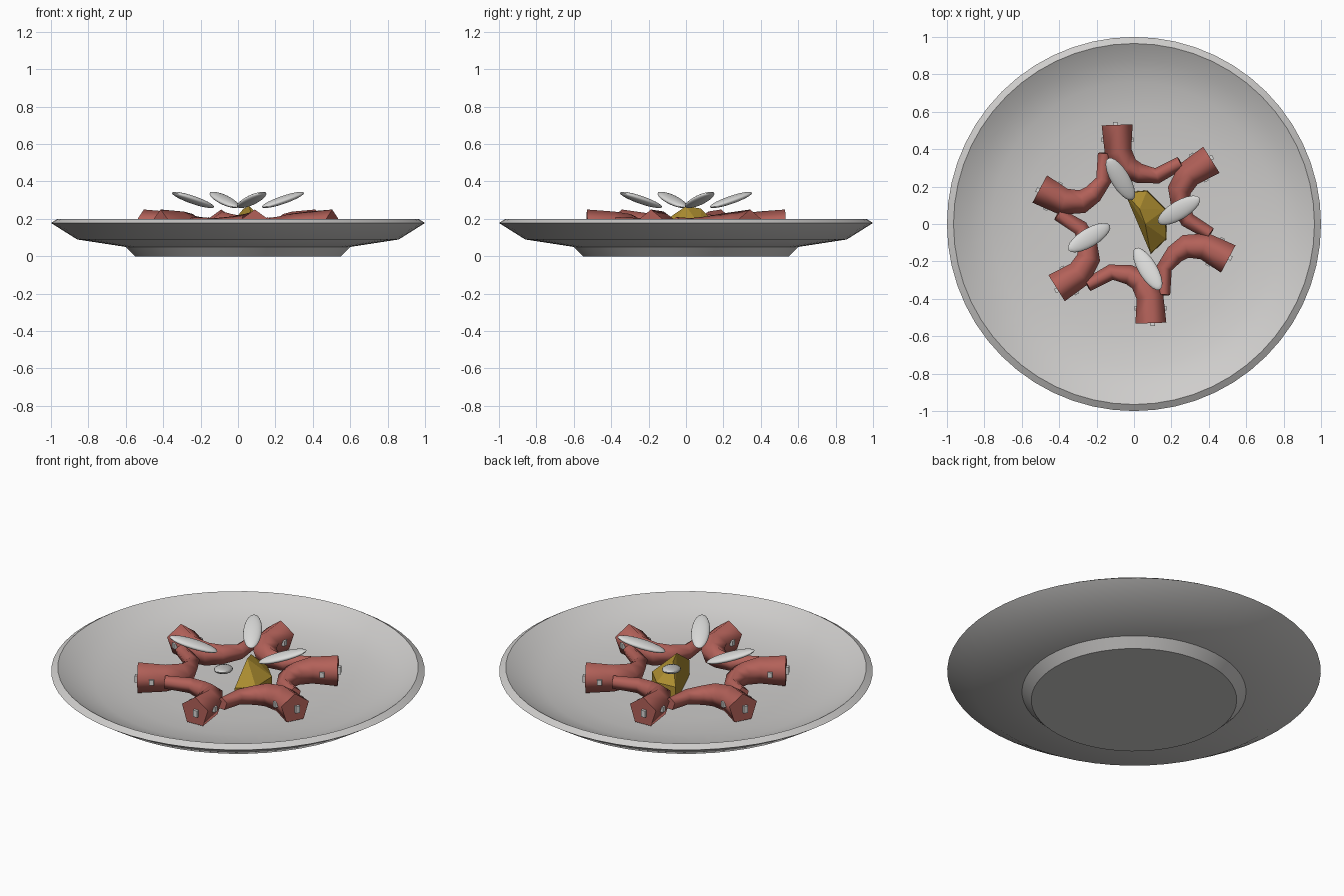
import bpy, bmesh
from math import pi, cos, sin, radians
from mathutils import Vector, Matrix

cube = bpy.data.objects.get("Cube")
if cube:
    bpy.data.objects.remove(cube, do_unlink=True)


def material(name, rgb):
    m = bpy.data.materials.new(name)
    m.use_nodes = True
    color = (*rgb, 1)
    m.diffuse_color = color
    m.node_tree.nodes["Principled BSDF"].inputs["Base Color"].default_value = color
    return m


glaze = material("plate_grey", (0.62, 0.61, 0.6))
coral = material("coral_red", (0.45, 0.12, 0.1))
gold = material("wedge_gold", (0.42, 0.27, 0.03))
pale = material("pale_white", (0.7, 0.7, 0.69))


def finish(bm, name, mat, angle=None):
    """Turn a bmesh into an object, optionally smooth shaded."""
    bmesh.ops.recalc_face_normals(bm, faces=bm.faces)
    mesh = bpy.data.meshes.new(name)
    bm.to_mesh(mesh)
    bm.free()
    mesh.materials.append(mat)
    obj = bpy.data.objects.new(name, mesh)
    bpy.context.collection.objects.link(obj)
    if angle:
        bpy.ops.object.select_all(action="DESELECT")
        obj.select_set(True)
        bpy.context.view_layer.objects.active = obj
        bpy.ops.object.shade_smooth_by_angle(angle=radians(angle))
    return obj


# Plate: a closed profile spun about z
profile = [(0, 0), (0.55, 0), (0.6, 0.05), (0.86, 0.09), (1, 0.178), (0.965, 0.2),
           (0.88, 0.15), (0.76, 0.11), (0.6, 0.084), (0.4, 0.072), (0, 0.068)]
bm = bmesh.new()
verts = [bm.verts.new((r, 0, z)) for r, z in profile]
edges = [bm.edges.new(pair) for pair in zip(verts, verts[1:])]
bmesh.ops.spin(bm, geom=verts + edges, axis=(0, 0, 1), cent=(0, 0, 0),
               angle=2 * pi, steps=56, use_merge=True)
bmesh.ops.remove_doubles(bm, verts=bm.verts, dist=0.0005)
finish(bm, "plate", glaze, 30)

# Curled bodies: five-sided tapered tubes, as (x, y, z, radius)
path = [(-0.09, 0.53, 0.163, 0.087), (-0.085, 0.385, 0.163, 0.076),
        (-0.035, 0.3, 0.16, 0.066), (0.03, 0.27, 0.158, 0.055),
        (0.125, 0.258, 0.16, 0.044), (0.25, 0.327, 0.173, 0.037)]


def curled_body(name, spin):
    bm = bmesh.new()
    points = [Vector(p[:3]) for p in path]
    rings = []
    for i, p in enumerate(points):
        along = points[min(i + 1, len(points) - 1)] - points[max(i - 1, 0)]
        side = along.cross(Vector((0, 0, 1))).normalized()
        up = side.cross(along).normalized()
        r = path[i][3]
        turns = [2 * pi * k / 5 for k in range(5)]
        rings.append([bm.verts.new(p + (side * sin(a) + up * cos(a)) * r) for a in turns])
    for a, b in zip(rings, rings[1:]):
        for k in range(5):
            n = (k + 1) % 5
            bm.faces.new((a[k], a[n], b[n], b[k]))
    bm.faces.new(rings[0])
    bm.faces.new(rings[-1])
    bm.transform(spin)
    finish(bm, name, coral, 75)


# Small pale spikes poking out of each thick end
def spikes(name, spin):
    bm = bmesh.new()
    for centre, size in [((-0.1, 0.515, 0.16), (0.025, 0.06, 0.04)),
                         ((-0.088, 0.45, 0.17), (0.17, 0.025, 0.03))]:
        box = Matrix.Translation(centre) @ Matrix.Diagonal((*size, 1))
        bmesh.ops.create_cube(bm, size=1, matrix=box)
    bm.transform(spin)
    finish(bm, name, pale)


for i in range(6):
    spin = Matrix.Rotation(i * pi / 3, 4, "Z")
    curled_body(f"curled_body_{i + 1}", spin)
    spikes(f"end_spikes_{i + 1}", spin)

# Floating petals: flat ellipsoids tilted up toward the rim
for i in range(4):
    bm = bmesh.new()
    bmesh.ops.create_uvsphere(bm, u_segments=20, v_segments=12, radius=1)
    bm.transform(Matrix.Rotation(i * pi / 2, 4, "Z")
                 @ Matrix.Translation((-0.073, 0.24, 0.301))
                 @ Matrix.Rotation(radians(121), 4, "Z")
                 @ Matrix.Rotation(radians(-17), 4, "Y")
                 @ Matrix.Diagonal((0.135, 0.05, 0.02, 1)))
    finish(bm, f"petal_{i + 1}", pale, 60)

# Faceted wedge in the middle
base = [(-0.05, 0.17), (0.07, 0.18), (0.17, 0.08), (0.175, -0.08), (0.09, -0.16)]
bm = bmesh.new()
for x, y in base:
    bm.verts.new((x, y, 0.06))
    bm.verts.new((x * 0.98, y * 0.98, 0.16))
for tip in [(0.03, 0.08, 0.255), (0.06, 0, 0.268)]:
    bm.verts.new(tip)
bmesh.ops.convex_hull(bm, input=bm.verts)
finish(bm, "wedge", gold)
